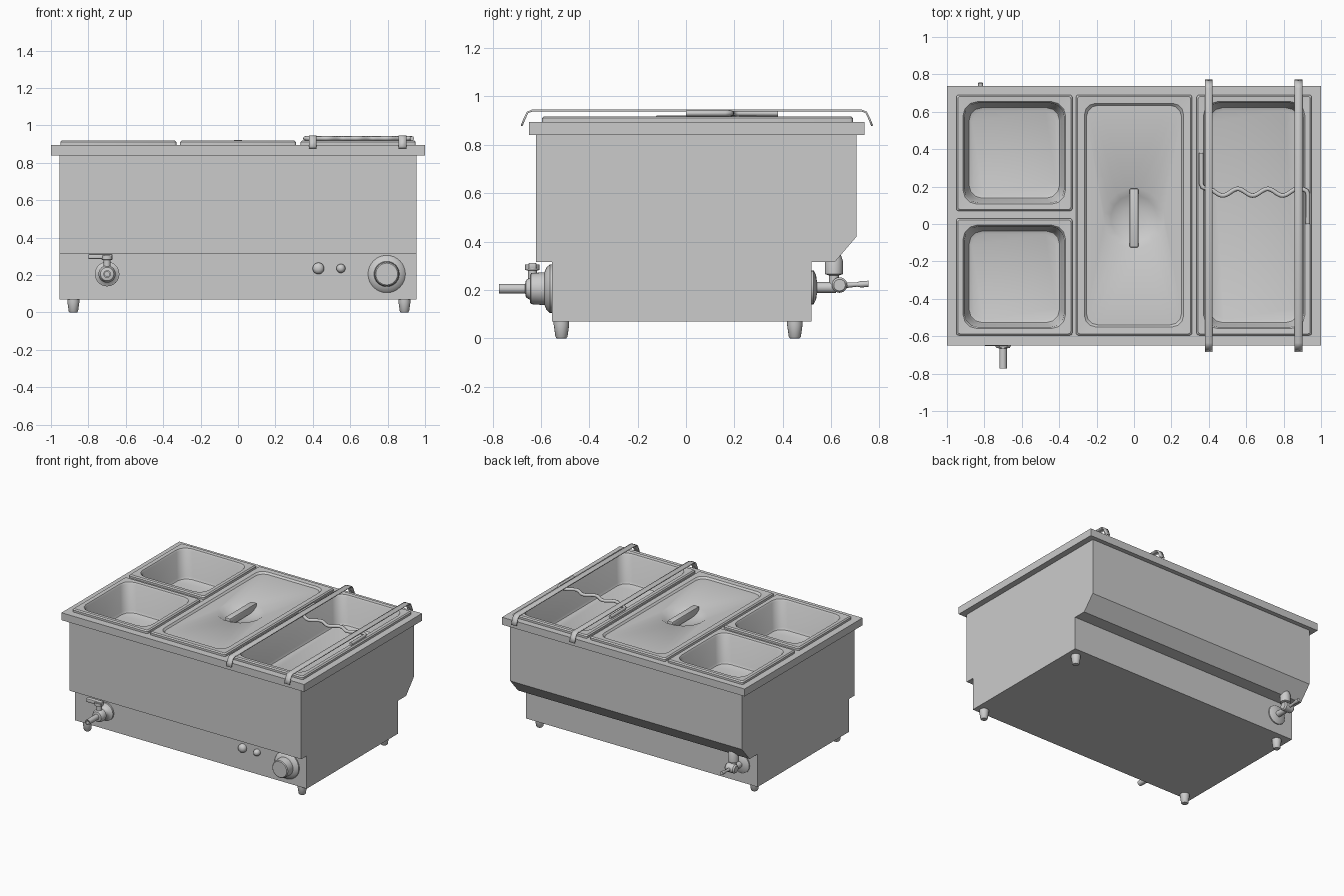
import bpy, bmesh, math
from mathutils import Vector, Matrix

if "Cube" in bpy.data.objects:
    bpy.data.objects.remove(bpy.data.objects["Cube"])


def finish(name, bm, smooth=True):
    bmesh.ops.recalc_face_normals(bm, faces=bm.faces)
    me = bpy.data.meshes.new(name)
    bm.to_mesh(me)
    bm.free()
    ob = bpy.data.objects.new(name, me)
    bpy.context.collection.objects.link(ob)
    if smooth:
        bpy.ops.object.select_all(action='DESELECT')
        ob.select_set(True)
        bpy.context.view_layer.objects.active = ob
        bpy.ops.object.shade_smooth_by_angle(angle=math.radians(35))
    return ob


def loft(name, loops, cap_start=True, cap_end=True, smooth=True):
    bm = bmesh.new()
    rings = [[bm.verts.new(p) for p in lp] for lp in loops]
    n = len(rings[0])
    for a, b in zip(rings, rings[1:]):
        for i in range(n):
            j = (i + 1) % n
            bm.faces.new((a[i], a[j], b[j], b[i]))
    if cap_start:
        bm.faces.new(rings[0][::-1])
    if cap_end:
        bm.faces.new(rings[-1])
    return finish(name, bm, smooth)


def lathe(name, profile, origin, axis=(0, 0, 1), segs=24):
    q = Vector(axis).to_track_quat('Z', 'Y')
    o = Vector(origin)
    loops = [[o + q @ Vector((r * math.cos(2 * math.pi * k / segs),
                              r * math.sin(2 * math.pi * k / segs), h))
              for k in range(segs)] for r, h in profile]
    return loft(name, loops)


def box(name, x0, x1, y0, y1, z0, z1, bevel=0):
    bm = bmesh.new()
    bmesh.ops.create_cube(bm, size=1)
    for v in bm.verts:
        v.co = Vector(((x0 + x1) / 2 + v.co.x * (x1 - x0),
                       (y0 + y1) / 2 + v.co.y * (y1 - y0),
                       (z0 + z1) / 2 + v.co.z * (z1 - z0)))
    if bevel:
        bmesh.ops.bevel(bm, geom=bm.edges[:], offset=bevel, segments=2,
                        profile=0.5, affect='EDGES')
    return finish(name, bm, bevel > 0)


def rrect(rect, inset, r, z, n=4):
    x0, x1, y0, y1 = (rect[0] + inset, rect[1] - inset, rect[2] + inset, rect[3] - inset)
    pts = []
    for c, (cx, cy) in enumerate(((x1 - r, y1 - r), (x0 + r, y1 - r),
                                  (x0 + r, y0 + r), (x1 - r, y0 + r))):
        for i in range(n):
            a = math.pi / 2 * (c + i / (n - 1))
            pts.append((cx + r * math.cos(a), cy + r * math.sin(a), z))
    return pts


def circle(cx, cy, r, z, n=16):
    return [(cx + r * math.cos(2 * math.pi * (k + .5) / n),
             cy + r * math.sin(2 * math.pi * (k + .5) / n), z) for k in range(n)]


# housing: side profile (y, z) extruded across x, open at the top under the rim
profile = [(-.62, .85), (-.62, .315), (-.555, .315), (-.555, .07),
           (.52, .07), (.52, .315), (.615, .315), (.705, .42), (.705, .85)]
bm = bmesh.new()
left, right = [[bm.verts.new((x, y, z)) for y, z in profile] for x in (-.955, .955)]
for i in range(len(profile) - 1):
    bm.faces.new((left[i], left[i + 1], right[i + 1], right[i]))
bm.faces.new(left)
bm.faces.new(right)
finish("housing", bm, False)

# pan positions (x0, x1, y0, y1)
pans = {"back_small_pan": (-.95, -.33, .07, .69),
        "front_small_pan": (-.95, -.33, -.595, .03),
        "long_pan": (.335, .95, -.595, .69)}
lid = (-.31, .31, -.595, .69)

# top rim with openings cut for the pans
rim = box("top_rim", -1, 1, -.65, .738, .84, .895)
for rect in [*pans.values(), lid]:
    cut = box("rim_cutter", rect[0] + .02, rect[1] - .02,
              rect[2] + .02, rect[3] - .02, .7, 1)
    cut.hide_render = True
    mod = rim.modifiers.new("opening", 'BOOLEAN')
    mod.operation, mod.solver, mod.object = 'DIFFERENCE', 'EXACT', cut
    bpy.context.view_layer.objects.active = rim
    bpy.ops.object.modifier_apply(modifier=mod.name)
    bpy.data.objects.remove(cut)

# open pans: raised lip, rounded walls, floor
for name, rect in pans.items():
    loft(name, [rrect(rect, 0, .012, .895), rrect(rect, 0, .012, .91),
                rrect(rect, .008, .012, .918), rrect(rect, .036, .075, .916),
                rrect(rect, .043, .075, .905), rrect(rect, .06, .075, .72),
                rrect(rect, .068, .07, .705), rrect(rect, .085, .06, .698)],
         cap_start=False)

# lid with recessed panel and finger bowl
loft("lid", [rrect(lid, 0, .012, .895), rrect(lid, 0, .012, .91),
             rrect(lid, .008, .012, .918), rrect(lid, .045, .06, .916),
             rrect(lid, .056, .06, .903), circle(0, .03, .162, .903),
             circle(0, .03, .125, .88), circle(0, .03, .06, .862)],
     cap_start=False)
box("lid_handle", -.024, .024, -.125, .19, .866, .922, .008)

# flat straps across the long pan, hooked over the rim at both ends
path = [(-.68, .878), (-.668, .908), (-.655, .934), (-.635, .942),
        (.725, .942), (.745, .934), (.758, .908), (.77, .878)]
for name, x in (("left_strap", .4), ("right_strap", .88)):
    bm = bmesh.new()
    rows = [[bm.verts.new((x + s, y, z)) for s in (-.021, .021)] for y, z in path]
    for a, b in zip(rows, rows[1:]):
        bm.faces.new((a[0], a[1], b[1], b[0]))
    ob = finish(name, bm)
    mod = ob.modifiers.new("thickness", 'SOLIDIFY')
    mod.thickness = .008
    mod.offset = 0

# wavy cross rod with cranked ends
pts = [(.36, .38), (.36, .215), (.366, .198), (.385, .19)]
pts += [(.41 + .47 * t / 40, .17 + .018 * math.cos(2 * math.pi * (.41 + .47 * t / 40 - .555) / .16))
        for t in range(41)]
pts += [(.905, .185), (.922, .178), (.93, .16), (.93, 0)]
cu = bpy.data.curves.new("wavy_rod", 'CURVE')
cu.dimensions = '3D'
cu.bevel_depth = .012
cu.bevel_resolution = 2
cu.use_fill_caps = True
sp = cu.splines.new('POLY')
sp.points.add(len(pts) - 1)
for p, (x, y) in zip(sp.points, pts):
    p.co = (x, y, .93, 1)
bpy.context.collection.objects.link(bpy.data.objects.new("wavy_rod", cu))

# feet
for x in (-.88, .89):
    for y in (-.515, .45):
        lathe("foot", [(.02, 0), (.025, .006), (.032, .055), (.032, .075)], (x, y, 0), segs=16)

# front controls: thermostat knob and two indicator lamps
front = (0, -1, 0)
lathe("thermostat_knob", [(.1, 0), (.1, .008), (.088, .022), (.068, .03),
                          (.064, .085), (.058, .09)], (.795, -.555, .205), front, 32)
for name, x, r in (("large_lamp", .43, .031), ("small_lamp", .55, .024)):
    lathe(name, [(r, 0), (r, .012), (r * .85, .022), (r * .5, .03), (r * .15, .032)],
          (x, -.555, .235), front)

# front drain tap
lathe("front_tap", [(.066, 0), (.066, .012), (.045, .022), (.036, .035), (.036, .05),
                    (.046, .06), (.046, .09), (.036, .107), (.02, .11), (.02, .218), (.013, .218),
                    (.013, .15)], (-.7, -.555, .205), front)
lathe("front_tap_stem", [(.018, 0), (.018, .05), (.03, .052), (.03, .075)], (-.7, -.635, .23))
box("front_tap_lever", -.8, -.67, -.652, -.618, .285, .312, .006)

# rear drain tap
back = (0, 1, 0)
lathe("rear_tap_flange", [(.07, 0), (.07, .008), (.05, .018), (.022, .022), (.022, .1)],
      (-.82, .52, .21), back)
lathe("rear_tap_valve", [(.024, -.04), (.032, -.03), (.032, .03), (.024, .04)],
      (-.82, .635, .22), (1, 0, 0))
lathe("rear_tap_cap", [(.02, 0), (.02, .04), (.037, .045), (.037, .1), (.028, .125), (.01, .132)],
      (-.82, .612, .22))
lathe("rear_tap_spout", [(.016, 0), (.012, .02), (.009, .07), (.013, .085), (.013, .118)],
      (-.82, .637, .218), (0, 1, .06), 16)
